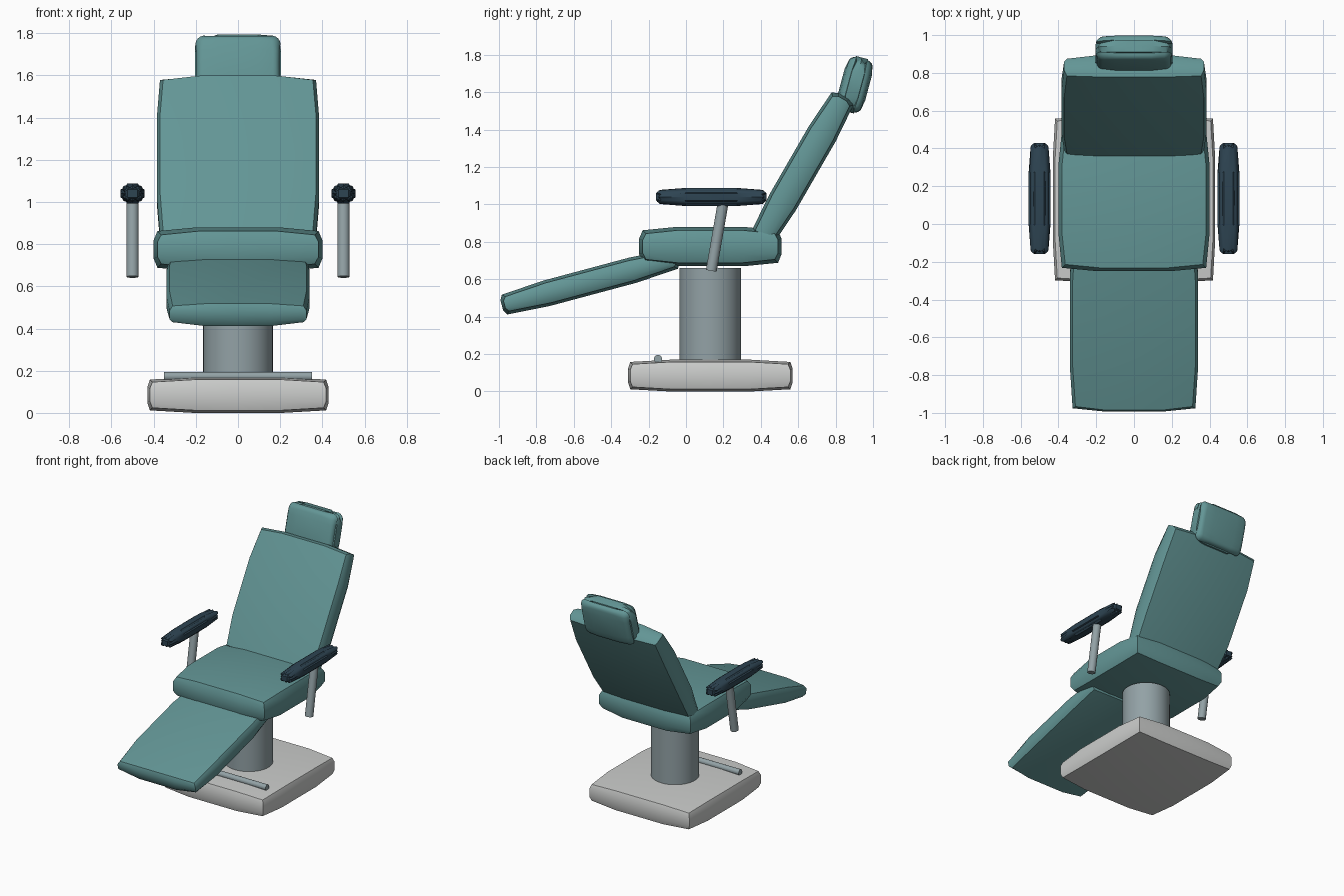
import bpy, bmesh, math
from mathutils import Vector, Matrix

if "Cube" in bpy.data.objects:
    bpy.data.objects.remove(bpy.data.objects["Cube"])


def material(name, rgb):
    m = bpy.data.materials.new(name)
    m.diffuse_color = (*rgb, 1)
    m.use_nodes = True
    m.node_tree.nodes["Principled BSDF"].inputs["Base Color"].default_value = m.diffuse_color
    return m


TEAL = material("teal upholstery", (0.125, 0.305, 0.305))
NAVY = material("dark navy pad", (0.027, 0.058, 0.085))
STEEL = material("grey steel", (0.29, 0.36, 0.38))
PLASTIC = material("light grey plastic", (0.60, 0.61, 0.60))


def finish(bm, name, mat):
    me = bpy.data.meshes.new(name)
    bm.to_mesh(me)
    bm.free()
    ob = bpy.data.objects.new(name, me)
    bpy.context.collection.objects.link(ob)
    me.materials.append(mat)
    bpy.ops.object.select_all(action='DESELECT')
    ob.select_set(True)
    bpy.context.view_layer.objects.active = ob
    bpy.ops.object.shade_smooth_by_angle(angle=math.radians(35))
    return ob


def cushion(name, mat, centre, size, tilt=0, pull=0.015, bevel=0):
    """Box whose faces bulge: its edges are drawn in by `pull`, tilted about x."""
    bm = bmesh.new()
    bmesh.ops.create_cube(bm, size=2)
    bmesh.ops.subdivide_edges(bm, edges=bm.edges[:], cuts=3, use_grid_fill=True)
    half = Vector(size) / 2
    for v in bm.verts:
        t = v.co.copy()
        edge = [max(0, abs(c) - 0.5) * 2 for c in t]
        for i in range(3):
            v.co[i] = t[i] * (half[i] - pull * (sum(edge) - edge[i]))
    if bevel:
        sharp = [e for e in bm.edges if e.calc_face_angle(0) > math.radians(40)]
        bmesh.ops.bevel(bm, geom=sharp, offset=bevel, segments=4, profile=0.5,
                        affect='EDGES', clamp_overlap=True)
    bm.transform(Matrix.Translation(centre) @ Matrix.Rotation(math.radians(tilt), 4, 'X'))
    return finish(bm, name, mat)


def rod(name, mat, a, b, radius, sides=32):
    """Cylinder between two points."""
    a, b = Vector(a), Vector(b)
    bm = bmesh.new()
    bmesh.ops.create_cone(bm, cap_ends=True, segments=sides, radius1=radius,
                          radius2=radius, depth=(b - a).length)
    rot = (b - a).to_track_quat('Z', 'Y').to_matrix().to_4x4()
    bm.transform(Matrix.Translation((a + b) / 2) @ rot)
    return finish(bm, name, mat)


# Floor base, lifting column and foot bar
cushion("base", PLASTIC, (0, 0.13, 0.085), (0.86, 0.88, 0.17), pull=0.012)
rod("column", STEEL, (0, 0.13, 0.15), (0, 0.13, 0.66), 0.165, 48)
rod("foot_bar", STEEL, (-0.35, -0.15, 0.173), (0.35, -0.15, 0.173), 0.022, 20)

# Upholstery
cushion("seat", TEAL, (0, 0.13, 0.775), (0.80, 0.76, 0.21), pull=0.018)
cushion("backrest", TEAL, (0, 0.623, 1.195), (0.77, 0.165, 0.885), tilt=-30, pull=0.015)
cushion("leg_rest", TEAL, (0, -0.514, 0.587), (0.68, 0.975, 0.14), tilt=15, pull=0.015)
cushion("headrest", TEAL, (0, 0.903, 1.64), (0.41, 0.15, 0.30), tilt=-15, pull=0.008, bevel=0.045)

# Armrests and their posts
for side, s in (("left", -1), ("right", 1)):
    cushion(f"{side}_armrest", NAVY, (s * 0.5, 0.135, 1.04), (0.115, 0.59, 0.096),
            pull=0.010, bevel=0.015)
    rod(f"{side}_armrest_post", STEEL, (s * 0.5, 0.135, 0.645), (s * 0.5, 0.202, 1.03), 0.029, 24)
